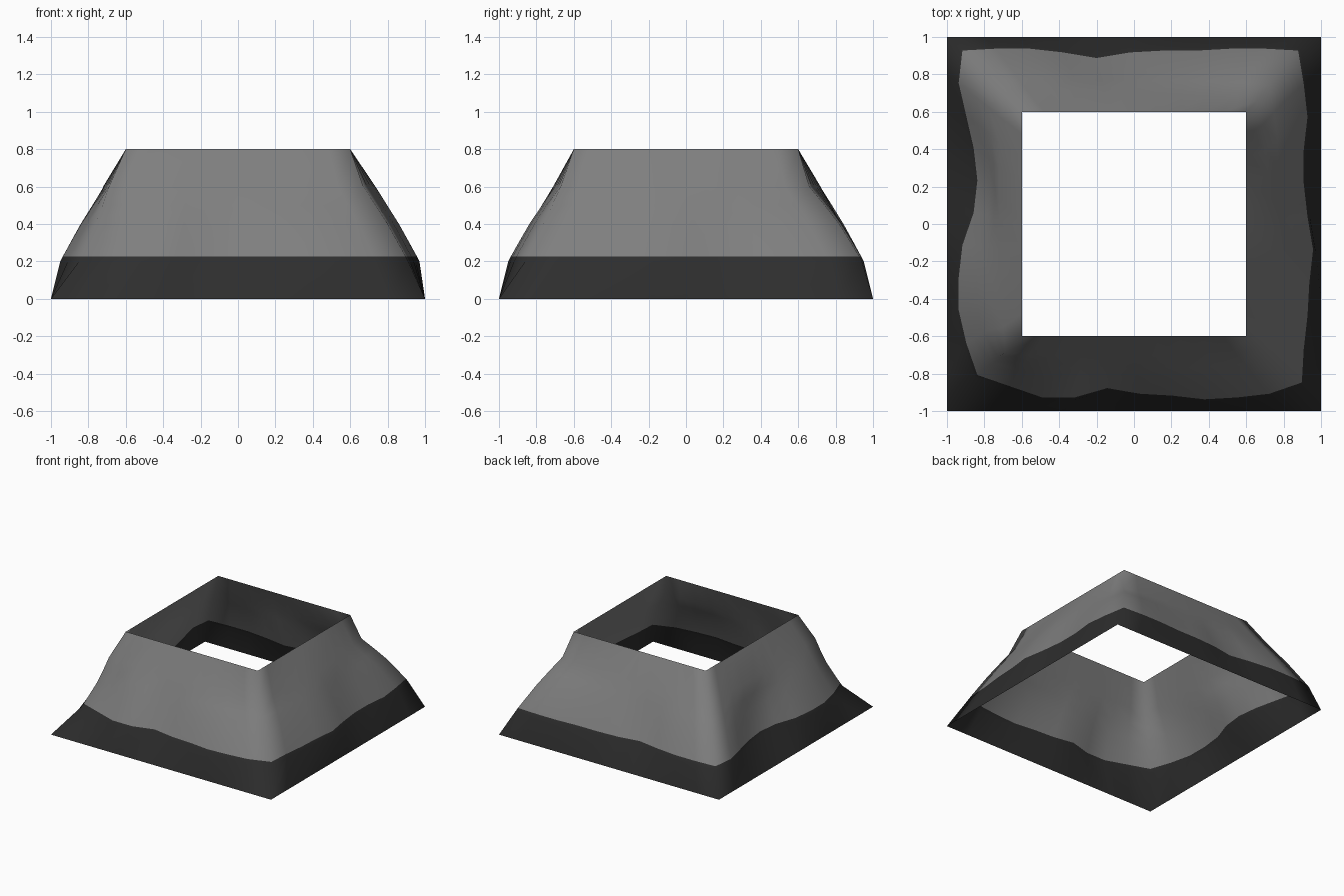
import bpy
import bmesh
from math import pi, sin

cube = bpy.data.objects.get("Cube")
if cube:
    bpy.data.objects.remove(cube, do_unlink=True)


def make_material(name, value):
    mat = bpy.data.materials.new(name)
    mat.use_nodes = True
    colour = (value, value, value, 1.0)
    mat.diffuse_color = colour
    bsdf = mat.node_tree.nodes["Principled BSDF"]
    bsdf.inputs["Base Color"].default_value = colour
    bsdf.inputs["Roughness"].default_value = 0.9
    return mat


BASE_HALF, TOP_HALF, HEIGHT, PAINT_LINE = 1.0, 0.6, 0.8, 0.225
STEPS = 10

# Low bulge of each slope in hundredths, counter-clockwise from the front left-hand corner
LOW_BULGES = {
    "front": (-8, -2, 4, 4, -1, 2, 3, 5, 4, 2, -4),
    "right": (1, 2, 4, 5, 7, 4, 2, 2, 4, 2, -1),
    "back": (4, 5, 5, 4, 4, 3, 0, 3, 5, 5, 4),
    "left": (3, 5, 1, -3, -5, -3, 3, 5, 5, 1, -5),
}
LOW = list(LOW_BULGES.values())

# High bulge: hollow corners with a swelling in the middle of each side
HIGH_CORNERS = (-1, -3, -4, 1)
HIGH_SWELLS = (3, 7, 3, 2)

# Height of each ring with its share of the low and the high bulge
RINGS = ((0, 0, 0), (0.2, 1, 0), (PAINT_LINE, 1, 0), (0.3, 0.9, 0.1),
         (0.4, 0.75, 0.25), (0.5, 0.4, 0.6), (0.6, 0, 1), (HEIGHT, 0, 0))


def bulge(side, i, low, high):
    """Outward push of one station on a side."""
    side %= 4
    t = i / STEPS
    start, end = HIGH_CORNERS[side], HIGH_CORNERS[(side + 1) % 4]
    upper = start + (end - start) * t + HIGH_SWELLS[side] * sin(pi * t)
    return (LOW[side][i] * low + upper * high) / 100


def ring_points(z, low, high):
    """Square loop at height z, pushed in or out by the bulges."""
    half = BASE_HALF + (TOP_HALF - BASE_HALF) * z / HEIGHT
    points = []
    for k in range(4):
        start = -half - bulge(k - 1, STEPS, low, high)
        end = half + bulge(k + 1, 0, low, high)
        for i in range(STEPS):
            x = start + (end - start) * i / STEPS
            y = -half - bulge(k, i, low, high)
            for _ in range(k):
                x, y = -y, x
            points.append((x, y, z))
    return points


# Open rocky skirt: stacked loops joined by quads
bm = bmesh.new()
loops = [[bm.verts.new(p) for p in ring_points(*ring)] for ring in RINGS]
for lower, upper in zip(loops, loops[1:]):
    count = len(lower)
    for i in range(count):
        j = (i + 1) % count
        face = bm.faces.new((lower[i], lower[j], upper[j], upper[i]))
        face.smooth = True
        # Dark band below the paint line
        face.material_index = int(face.calc_center_median().z < PAINT_LINE)

mesh = bpy.data.meshes.new("sloped_skirt")
bm.to_mesh(mesh)
bm.free()
mesh.materials.append(make_material("mid_grey_slope", 0.212))
mesh.materials.append(make_material("dark_grey_base", 0.027))
skirt = bpy.data.objects.new("sloped_skirt", mesh)
bpy.context.collection.objects.link(skirt)
